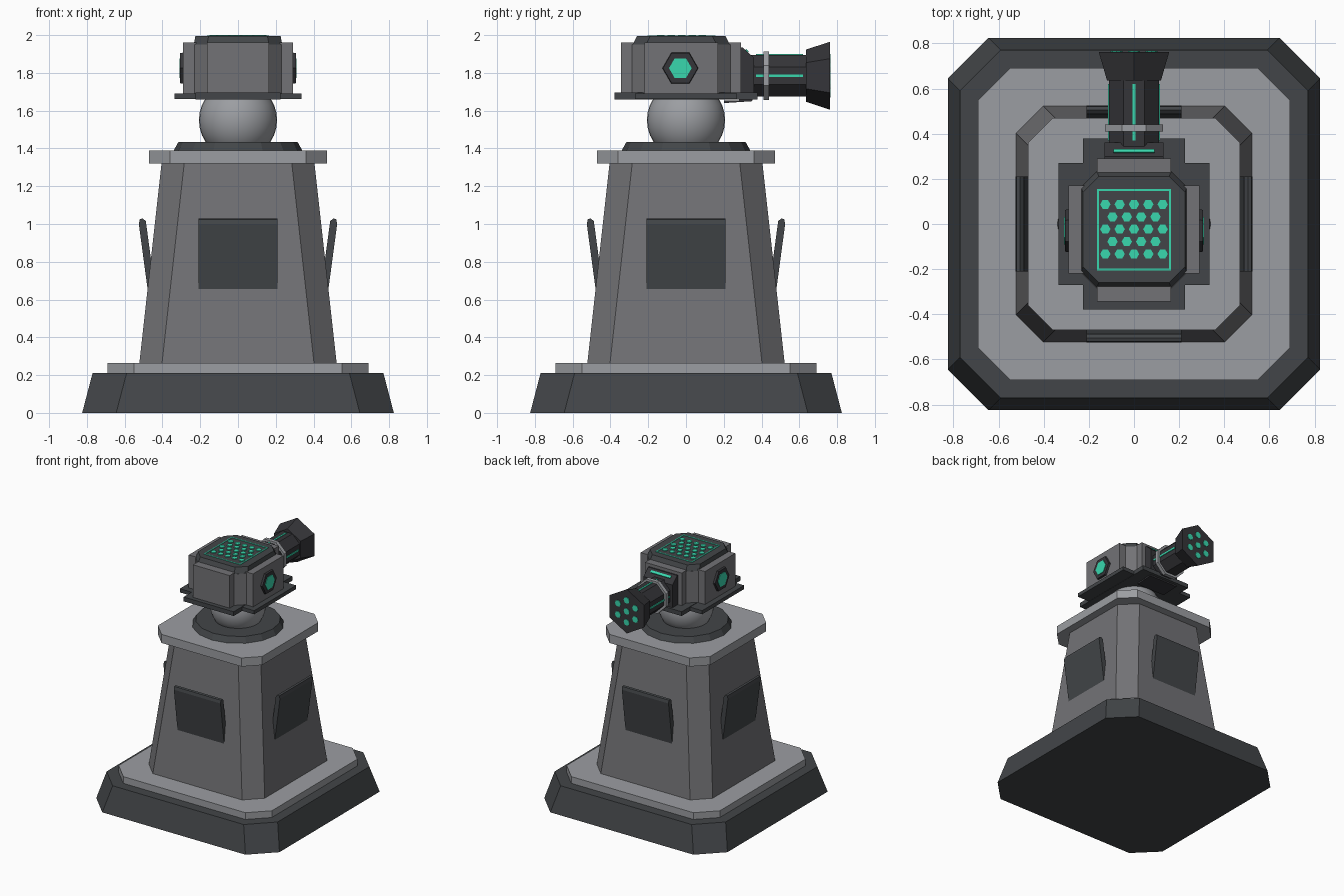
import bpy, bmesh, math
from math import cos, sin, pi

if "Cube" in bpy.data.objects:
    bpy.data.objects.remove(bpy.data.objects["Cube"])


def material(name, c):
    m = bpy.data.materials.new(name)
    m.diffuse_color = (*c, 1)
    m.use_nodes = True
    m.node_tree.nodes["Principled BSDF"].inputs["Base Color"].default_value = m.diffuse_color
    return m


DARK = material("dark_metal", (0.055, 0.06, 0.065))
BLACK = material("black_metal", (0.035, 0.035, 0.04))
MID = material("mid_grey", (0.17, 0.17, 0.18))
LIGHT = material("light_grey", (0.33, 0.34, 0.36))
GREEN = material("green_glow", (0.04, 0.68, 0.42))


def loft(name, rings, mat):
    """Skin a solid through rings of equal point count, capped at both ends."""
    bm = bmesh.new()
    vs = [[bm.verts.new(p) for p in r] for r in rings]
    n = len(vs[0])
    for a, b in zip(vs, vs[1:]):
        for i in range(n):
            j = (i + 1) % n
            bm.faces.new((a[i], a[j], b[j], b[i]))
    bm.faces.new(vs[0])
    bm.faces.new(vs[-1])
    bmesh.ops.recalc_face_normals(bm, faces=bm.faces)
    me = bpy.data.meshes.new(name)
    bm.to_mesh(me)
    bm.free()
    me.materials.append(mat)
    ob = bpy.data.objects.new(name, me)
    bpy.context.collection.objects.link(ob)
    return ob


def octa(hx, hy, c, z, cy=0):
    """Rectangle with corners cut by c, lying at height z."""
    return [(x, y + cy, z) for x, y in (
        (hx, -hy + c), (hx, hy - c), (hx - c, hy), (-hx + c, hy),
        (-hx, hy - c), (-hx, -hy + c), (-hx + c, -hy), (hx - c, -hy))]


def ring(axis, n, r, t, u=0, v=0, phase=0):
    """Regular polygon of radius r at distance t along the axis."""
    pts = []
    for i in range(n):
        a = phase + 2 * pi * i / n
        p, q = u + r * cos(a), v + r * sin(a)
        pts.append({"x": (t, p, q), "y": (p, t, q), "z": (p, q, t)}[axis])
    return pts


def box(name, x0, x1, y0, y1, z0, z1, mat):
    r = [[(x0, y0, z), (x1, y0, z), (x1, y1, z), (x0, y1, z)] for z in (z0, z1)]
    return loft(name, r, mat)


# Pedestal
loft("base", [octa(.825, .825, .18, 0), octa(.77, .77, .18, .21)], DARK)
loft("base_plate", [octa(.69, .69, .14, .21), octa(.69, .69, .14, .265)], LIGHT)
loft("tower", [octa(.522, .522, .12, .265), octa(.405, .405, .12, 1.32)], MID)
loft("tower_cap", [octa(.47, .47, .11, 1.32), octa(.47, .47, .11, 1.39)], LIGHT)
loft("swivel_collar", [ring("z", 16, .34, 1.39), ring("z", 16, .315, 1.435)], DARK)

# Leaning armour panels on the four tower sides
profile = [(.440, .66), (.478, .65), (.525, 1.0), (.52, 1.025), (.505, 1.03), (.488, 1.015)]
for i in range(4):
    p = loft("tower_panel", [[(x, -d, z) for d, z in profile] for x in (-.21, .21)], DARK)
    p.rotation_euler.z = i * pi / 2

# Ball joint
bpy.ops.mesh.primitive_uv_sphere_add(segments=32, ring_count=16, radius=.207, location=(0, 0, 1.55))
ball = bpy.context.object
ball.name = "ball_joint"
ball.data.materials.append(LIGHT)
bpy.ops.object.shade_smooth()

# Turret head: cross-shaped floor, core and cheek plates
box("head_floor_wide", -.335, .335, -.27, .27, 1.662, 1.692, DARK)
box("head_floor_long", -.225, .225, -.378, .378, 1.66, 1.695, DARK)
loft("head_core", [octa(.235, .26, .07, z, -.025) for z in (1.69, 1.95)], MID)
box("head_sides", -.29, .29, -.22, .17, 1.69, 1.96, MID)
box("head_front_back", -.165, .165, -.343, .29, 1.69, 1.96, MID)
loft("head_lid", [octa(.235, .26, .07, 1.945, -.025),
                  octa(.226, .235, .07, 1.994, -.025)], DARK)

# Glowing lid: frame and staggered hexagon studs
for s in (-1, 1):
    box("lid_frame_side", s * .16 - .004, s * .16 + .004, -.205, .155, 1.985, 1.998, GREEN)
    y = -.025 + s * .176
    box("lid_frame_end", -.164, .164, y - .004, y + .004, 1.985, 1.998, GREEN)
for row in range(5):
    n = 5 - row % 2
    for k in range(n):
        x, y = (k - (n - 1) / 2) * .0635, .087 - row * .055
        loft("lid_stud", [ring("z", 6, .023, z, x, y) for z in (1.985, 2.0)], GREEN)

# Hexagon lamps on both cheeks
for s in (-1, 1):
    loft("lamp_housing", [ring("x", 6, .097, s * .28, -.03, 1.825),
                          ring("x", 6, .092, s * .306, -.03, 1.825)], BLACK)
    loft("lamp", [ring("x", 6, .06, s * t, -.03, 1.825) for t in (.29, .31)], GREEN)

# Gun mount with a glowing slit
mount = [(.2, 1.655), (.2, 1.64), (.35, 1.65), (.36, 1.69), (.36, 1.88), (.30, 1.935), (.28, 1.935), (.28, 1.655)]
loft("gun_mount", [[(x, y, z) for y, z in mount] for x in (-.13, .13)], BLACK)
slit = [(.312, 1.918), (.318, 1.927), (.332, 1.915), (.326, 1.905)]
loft("mount_slit", [[(x, y, z) for y, z in slit] for x in (-.09, .09)], GREEN)

# Barrel, clamp and flared hexagonal muzzle
ZC, K = 1.785, 1 / cos(pi / 8)
loft("barrel", [ring("y", 8, .11 * K, y, 0, ZC, pi / 8) for y in (.28, .65)], BLACK)
loft("barrel_clamp", [ring("y", 8, .128 * K, y, 0, ZC, pi / 8) for y in (.41, .44)], LIGHT)
box("barrel_strip_top", -.007, .007, .37, .62, 1.88, 1.9, GREEN)
for s in (-1, 1):
    box("barrel_strip_side", s * .11 - .006, s * .11 + .006, .37, .62, ZC - .007, ZC + .007, GREEN)
loft("muzzle", [ring("y", 6, .138, .635, 0, ZC, pi / 2),
                ring("y", 6, .18, .762, 0, ZC, pi / 2)], BLACK)
dots = [(0, 0)] + [(.09 * cos(a * pi / 3 + pi / 2), .09 * sin(a * pi / 3 + pi / 2)) for a in range(6)]
for x, z in dots:
    loft("muzzle_emitter", [ring("y", 8, .026, y, x, ZC + z) for y in (.75, .766)], GREEN)
